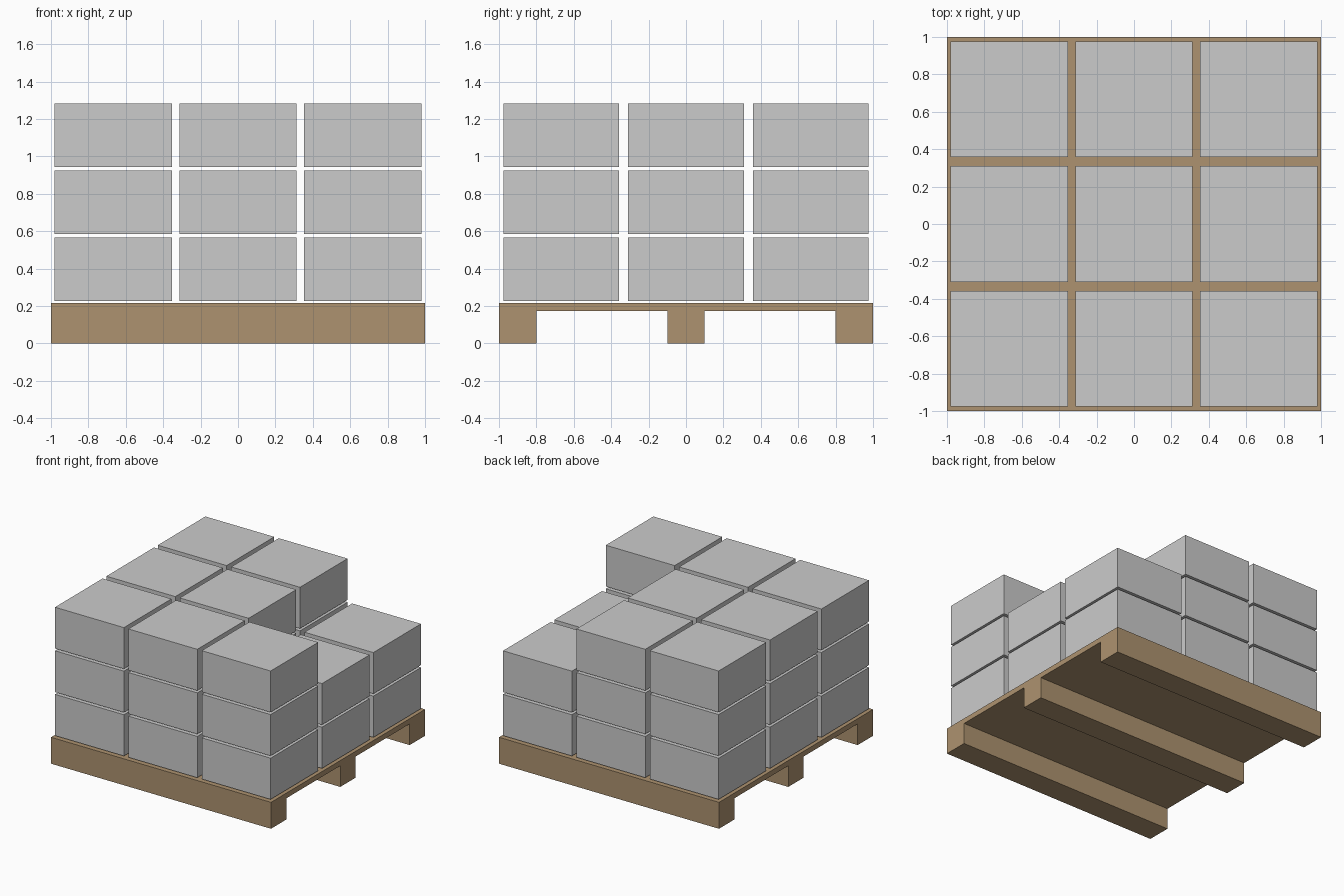
import bpy, bmesh
from mathutils import Matrix, Vector

if "Cube" in bpy.data.objects:
    bpy.data.objects.remove(bpy.data.objects["Cube"])

wood = bpy.data.materials.new("wood")
wood.diffuse_color = (0.42, 0.29, 0.16, 1)
wood.use_nodes = True
wood.node_tree.nodes["Principled BSDF"].inputs["Base Color"].default_value = wood.diffuse_color


def add_object(name, bm, material=None):
    bmesh.ops.recalc_face_normals(bm, faces=bm.faces)
    mesh = bpy.data.meshes.new(name)
    bm.to_mesh(mesh)
    bm.free()
    if material:
        mesh.materials.append(material)
    obj = bpy.data.objects.new(name, mesh)
    bpy.context.collection.objects.link(obj)


# Pallet: side profile (y, z) with three runners, extruded along x
half = [(1, 0.217), (1, 0), (0.8, 0), (0.8, 0.174), (0.1, 0.174), (0.1, 0)]
profile = half + [(-y, z) for y, z in reversed(half)]
bm = bmesh.new()
face = bm.faces.new([bm.verts.new((-1, y, z)) for y, z in profile])
ext = bmesh.ops.extrude_face_region(bm, geom=[face], use_keep_orig=True)
verts = [v for v in ext["geom"] if isinstance(v, bmesh.types.BMVert)]
bmesh.ops.translate(bm, vec=(2, 0, 0), verts=verts)
add_object("pallet", bm, wood)

# Stacked boxes: 3 x 3 x 3, two missing from the right of the top layer
missing = {(1, 0, 2), (1, 1, 2)}
size = Vector((0.626, 0.618, 0.339))
columns = {-1: "left", 0: "middle", 1: "right"}
rows = {-1: "front", 0: "centre", 1: "back"}
for k in range(3):
    for j in rows:
        for i in columns:
            if (i, j, k) in missing:
                continue
            centre = Vector((i * 0.667, j * 0.667, 0.396 + k * 0.358))
            bm = bmesh.new()
            bmesh.ops.create_cube(bm, size=1, matrix=Matrix.LocRotScale(centre, None, size))
            add_object(f"box_{rows[j]}_{columns[i]}_layer_{k + 1}", bm)
